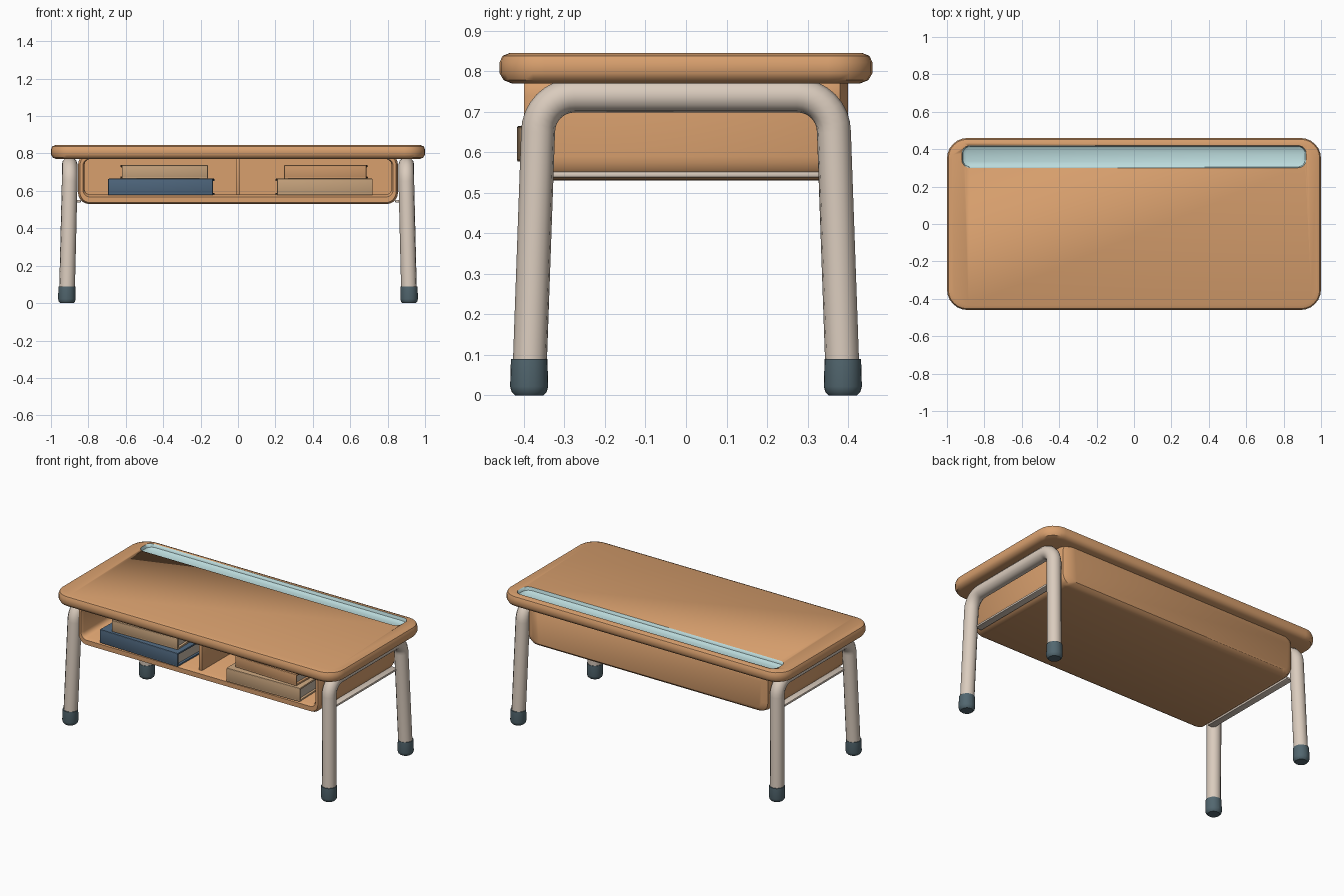
import bpy
import bmesh
from math import sin, cos, pi, radians
from mathutils import Matrix, Vector

cube = bpy.data.objects.get("Cube")
if cube:
    bpy.data.objects.remove(cube, do_unlink=True)


def material(name, r, g, b):
    m = bpy.data.materials.new(name)
    m.use_nodes = True
    m.diffuse_color = (r, g, b, 1)
    m.node_tree.nodes["Principled BSDF"].inputs["Base Color"].default_value = (r, g, b, 1)
    return m


WOOD = material("warm wood", 0.69, 0.35, 0.155)
METAL = material("cream metal", 0.70, 0.60, 0.51)
RUBBER = material("slate rubber", 0.085, 0.135, 0.16)
TRAY = material("pale aqua", 0.50, 0.71, 0.72)
NAVY = material("slate blue cover", 0.075, 0.13, 0.20)
TAN = material("tan cover", 0.56, 0.36, 0.20)
BROWN = material("brown cover", 0.60, 0.31, 0.14)
PAPER = material("paper", 0.56, 0.47, 0.38)


def select(obj):
    bpy.ops.object.select_all(action='DESELECT')
    obj.select_set(True)
    bpy.context.view_layer.objects.active = obj


def finish(name, bm, mat, angle=40):
    bmesh.ops.recalc_face_normals(bm, faces=bm.faces)
    mesh = bpy.data.meshes.new(name)
    bm.to_mesh(mesh)
    bm.free()
    obj = bpy.data.objects.new(name, mesh)
    bpy.context.collection.objects.link(obj)
    mesh.materials.append(mat)
    select(obj)
    bpy.ops.object.shade_smooth_by_angle(angle=radians(angle))
    return obj


def rounded_rect(w, d, r, steps=6):
    pts = []
    for q, (sx, sy) in enumerate([(1, 1), (-1, 1), (-1, -1), (1, -1)]):
        for i in range(steps + 1):
            a = (q + i / steps) * pi / 2
            pts.append((sx * (w / 2 - r) + r * cos(a), sy * (d / 2 - r) + r * sin(a)))
    return pts


def loft(name, rings, mat, matrix=Matrix(), angle=40):
    """Rings are (width, depth, corner radius, height, shift in depth)."""
    bm = bmesh.new()
    loops = []
    for w, d, r, h, shift in rings:
        loops.append([bm.verts.new(matrix @ Vector((x, y + shift, h)))
                      for x, y in rounded_rect(w, d, r)])
    for a, b in zip(loops, loops[1:]):
        for i in range(len(a)):
            j = (i + 1) % len(a)
            bm.faces.new((a[i], a[j], b[j], b[i]))
    bm.faces.new(loops[0])
    bm.faces.new(loops[-1])
    return finish(name, bm, mat, angle)


def box(name, lo, hi, mat, bevel=0.0, matrix=Matrix()):
    bm = bmesh.new()
    bmesh.ops.create_cube(bm, size=1)
    for v in bm.verts:
        v.co = Vector([l + (c + 0.5) * (h - l) for c, l, h in zip(v.co, lo, hi)])
    if bevel:
        bmesh.ops.bevel(bm, geom=bm.edges[:], offset=bevel, segments=2,
                        affect='EDGES', profile=0.5)
    bm.transform(matrix)
    return finish(name, bm, mat)


# Tabletop with softly rolled edges
top = loft("tabletop", [
    (1.94, 0.86, 0.09, 0.770, 0), (1.98, 0.90, 0.10, 0.778, 0),
    (2.00, 0.92, 0.11, 0.795, 0), (2.00, 0.92, 0.11, 0.822, 0),
    (1.985, 0.905, 0.10, 0.838, 0), (1.95, 0.87, 0.09, 0.845, 0)], WOOD)

# Pencil groove sunk along the back of the tabletop
cutter = loft("groove_cutter", [
    (1.80, 0.08, 0.03, 0.815, 0.36), (1.83, 0.11, 0.04, 0.825, 0.36),
    (1.85, 0.125, 0.045, 0.86, 0.36)], TRAY)
cutter.hide_render = True
cut = top.modifiers.new("groove", 'BOOLEAN')
cut.operation = 'DIFFERENCE'
cut.solver = 'EXACT'
cut.material_mode = 'TRANSFER'
cut.object = cutter
select(top)
bpy.ops.object.modifier_apply(modifier=cut.name)
bpy.data.objects.remove(cutter, do_unlink=True)

# Shelf box: one shell running from the back, round the front lip, and inside
upright = Matrix.Rotation(radians(90), 4, 'X')   # height runs towards the front
mid = 0.665
loft("shelf_box", [
    (1.62, 0.23, 0.05, -0.40, mid), (1.69, 0.265, 0.06, -0.38, mid),
    (1.71, 0.27, 0.06, -0.35, mid), (1.71, 0.27, 0.06, 0.385, mid),
    (1.69, 0.255, 0.055, 0.40, mid), (1.66, 0.205, 0.04, 0.40, mid + 0.005),
    (1.64, 0.19, 0.03, 0.385, mid + 0.01), (1.64, 0.19, 0.03, -0.35, mid + 0.01)],
    WOOD, upright)
box("shelf_divider", (-0.012, -0.38, 0.57), (0.012, 0.36, 0.78), WOOD, 0.004)


# Leg frames: bent tube from foot to foot with a rubber cap on each foot
def frame_path(x_sign):
    half = [(0.915, -0.387, 0.03), (0.90, -0.365, 0.65)]
    r = 0.09
    for i in range(1, 9):
        a = i / 8 * pi / 2
        half.append((0.90, -0.365 + r * (1 - cos(a)), 0.65 + r * sin(a)))
    path = half + [(x, -y, z) for x, y, z in reversed(half)]
    return [(x * x_sign, y, z) for x, y, z in path]


for side, s in (("left", 1), ("right", -1)):
    curve = bpy.data.curves.new(side + "_leg_frame", 'CURVE')
    curve.dimensions = '3D'
    curve.bevel_depth = 0.042
    curve.bevel_resolution = 4
    curve.use_fill_caps = True
    path = frame_path(s)
    spline = curve.splines.new('POLY')
    spline.points.add(len(path) - 1)
    for p, co in zip(spline.points, path):
        p.co = (*co, 1)
    frame = bpy.data.objects.new(side + "_leg_frame", curve)
    bpy.context.collection.objects.link(frame)
    curve.materials.append(METAL)
    select(frame)
    bpy.ops.object.convert(target='MESH')
    bpy.ops.object.shade_smooth_by_angle(angle=radians(40))

    # Slim rail under the side of the shelf box
    xs = sorted((s * 0.84, s * 0.885))
    box(side + "_lower_rail", (xs[0], -0.35, 0.538), (xs[1], 0.35, 0.552), METAL, 0.004)

    for end, e in (("front", -1), ("back", 1)):
        place = Matrix.Translation((s * 0.915, e * 0.387, 0))
        loft(side + "_" + end + "_foot_cap", [
            (0.07, 0.07, 0.034, 0, 0), (0.086, 0.086, 0.042, 0.008, 0),
            (0.094, 0.094, 0.046, 0.022, 0), (0.09, 0.09, 0.044, 0.09, 0)], RUBBER, place)


# Books: two boards and a spine wrapped round a paper block
def book(name, x0, x1, z0, z1, y0, depth, turn, cover):
    w, t = (x1 - x0) / 2, 0.012
    place = (Matrix.Translation(((x0 + x1) / 2, y0 + depth / 2, z0))
             @ Matrix.Rotation(radians(turn), 4, 'Z'))
    h, d = z1 - z0, depth / 2
    box(name + "_bottom_board", (-w, -d, 0), (w, d, t), cover, 0.004, place)
    box(name + "_top_board", (-w, -d, h - t), (w, d, h), cover, 0.004, place)
    box(name + "_spine", (-w, -d, 0), (w, -d + t, h), cover, 0.004, place)
    box(name + "_pages", (-w + 0.015, -d + 0.005, 0.006), (w - 0.015, d - 0.015, h - 0.006),
        PAPER, 0, place)


book("blue_book", -0.69, -0.13, 0.577, 0.665, -0.41, 0.36, -1.5, NAVY)
book("upper_left_book", -0.625, -0.165, 0.665, 0.738, -0.385, 0.30, 1.5, TAN)
book("tan_book", 0.205, 0.715, 0.577, 0.665, -0.41, 0.36, 1.5, TAN)
book("brown_book", 0.25, 0.69, 0.665, 0.738, -0.385, 0.30, -1.5, BROWN)
